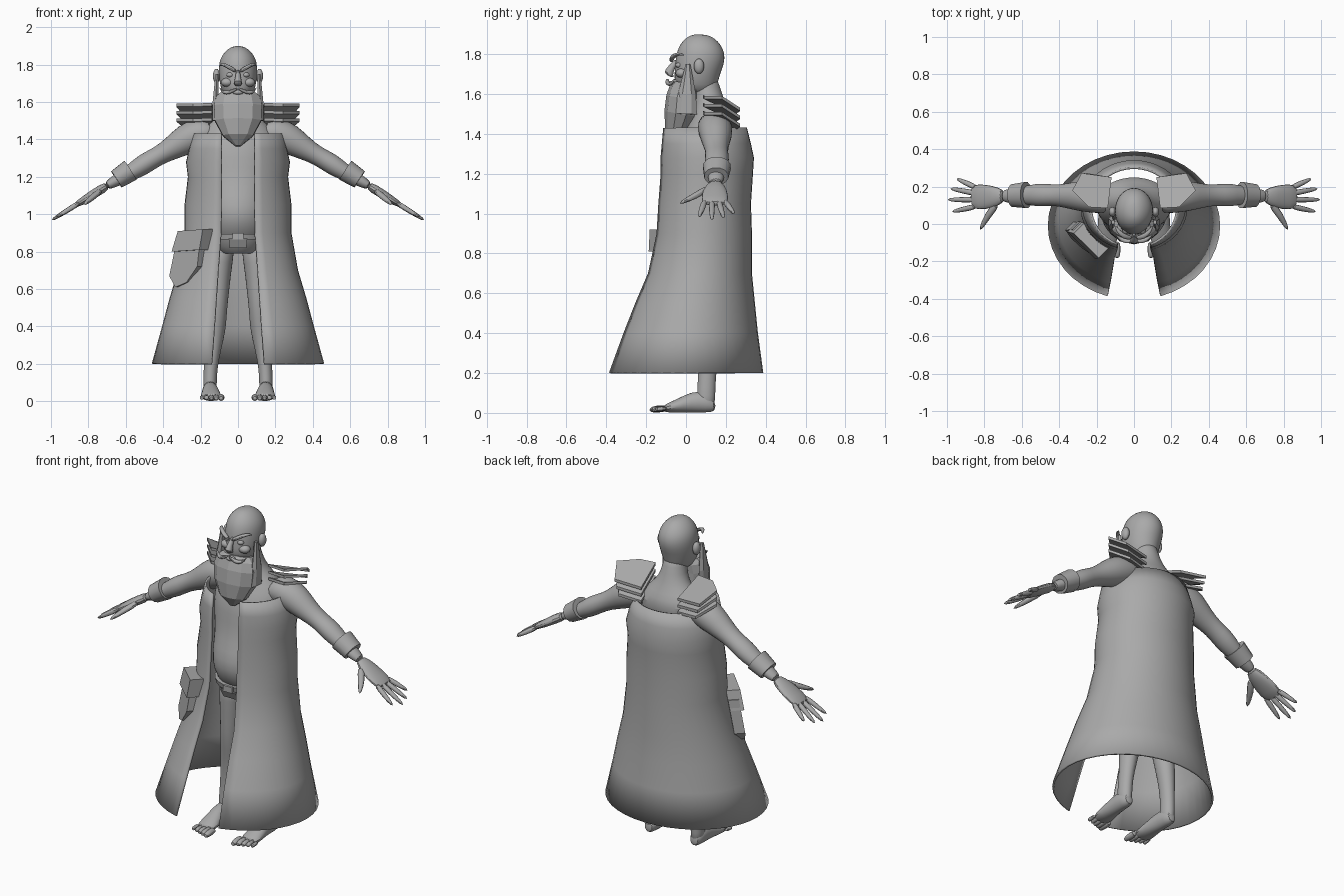
import bpy, bmesh
from math import sin, cos, asin, pi, radians
from mathutils import Vector, Matrix

default = bpy.data.objects.get("Cube")
if default:
    bpy.data.objects.remove(default, do_unlink=True)

grey = bpy.data.materials.new("plain_grey")
grey.use_nodes = True
colour = (0.4, 0.4, 0.4, 1)
grey.diffuse_color = colour
for node in grey.node_tree.nodes:
    if node.type == 'BSDF_PRINCIPLED':
        node.inputs["Base Color"].default_value = colour

smooth_objects = []


def finish(name, bm, smooth=True, subdivide=0):
    """Turn a bmesh into a named grey object."""
    bmesh.ops.recalc_face_normals(bm, faces=bm.faces)
    mesh = bpy.data.meshes.new(name)
    bm.to_mesh(mesh)
    bm.free()
    mesh.materials.append(grey)
    obj = bpy.data.objects.new(name, mesh)
    bpy.context.collection.objects.link(obj)
    if subdivide:
        modifier = obj.modifiers.new("round", 'SUBSURF')
        modifier.levels = modifier.render_levels = subdivide
    if smooth:
        smooth_objects.append(obj)
    return obj


def loft(name, rings, side=1, segments=12, smooth=True, subdivide=1):
    """Closed tube through elliptical rings given as x, y, z, width, depth."""
    first, last = Vector(rings[0][:3]), Vector(rings[-1][:3])
    along = (last - first).normalized()
    hint = Vector((0, 1, 0)) if abs(along.z) > 0.9 else Vector((0, 0, 1))
    depth_axis = (hint - along * hint.dot(along)).normalized()
    width_axis = depth_axis.cross(along)
    bm = bmesh.new()
    loops = []
    for x, y, z, width, depth in rings:
        loop = []
        for i in range(segments):
            a = 2 * pi * (i + 0.5) / segments
            p = Vector((x, y, z)) + width_axis * width * cos(a) + depth_axis * depth * sin(a)
            loop.append(bm.verts.new((p.x * side, p.y, p.z)))
        loops.append(loop)
    for low, high in zip(loops, loops[1:]):
        for i in range(segments):
            j = (i + 1) % segments
            bm.faces.new((low[i], low[j], high[j], high[i]))
    bm.faces.new(loops[0])
    bm.faces.new(loops[-1])
    return finish(name, bm, smooth, subdivide)


def column(name, rings, **options):
    """Loft on the centre plane, rings given as y, z, width, depth."""
    return loft(name, [(0, *ring) for ring in rings], **options)


def prism(name, outline, offset, side=1):
    """Flat-faced slab from an outline pushed along an offset."""
    bm = bmesh.new()
    offset = Vector(offset)
    base, top = [], []
    for point in map(Vector, outline):
        for row, p in ((base, point), (top, point + offset)):
            row.append(bm.verts.new((p.x * side, p.y, p.z)))
    bm.faces.new(base)
    bm.faces.new(top)
    for i in range(len(base)):
        j = (i + 1) % len(base)
        bm.faces.new((base[i], base[j], top[j], top[i]))
    return finish(name, bm, smooth=False)


def ellipsoid(name, centre, size, side=1):
    bm = bmesh.new()
    place = Matrix.Translation((centre[0] * side, centre[1], centre[2]))
    bmesh.ops.create_uvsphere(bm, u_segments=14, v_segments=9, radius=1,
                              matrix=place @ Matrix.Diagonal((*size, 1)))
    return finish(name, bm)


# Torso with belly and neck, then the skull
column("torso", [(.1, .8, .1, .09), (.09, .86, .15, .13), (.06, .95, .17, .17),
                 (.06, 1.05, .18, .17), (.08, 1.15, .18, .15), (.09, 1.25, .2, .14),
                 (.1, 1.36, .21, .14), (.13, 1.44, .2, .13), (.13, 1.5, .14, .095),
                 (.12, 1.56, .08, .075), (.1, 1.64, .065, .07), (.09, 1.7, .06, .06)],
       segments=20)
column("head", [(.06, 1.6, .06, .07), (.05, 1.65, .085, .11), (.055, 1.7, .1, .115),
                (.07, 1.76, .105, .125), (.075, 1.81, .103, .122), (.075, 1.85, .088, .104),
                (.075, 1.885, .055, .07), (.075, 1.9, .02, .03)], segments=18)

# Face
column("nose", [(-.045, 1.775, .012, .014), (-.075, 1.73, .015, .02),
                (-.09, 1.705, .026, .026), (-.075, 1.685, .02, .02)], segments=8)
ellipsoid("lips", (0, -.07, 1.652), (.03, .02, .014))

# Beard, faceted
column("beard", [(-.05, 1.365, .015, .015), (-.045, 1.42, .085, .06), (-.025, 1.5, .13, .085),
                 (-.02, 1.58, .135, .08), (-.01, 1.63, .12, .073), (0, 1.655, .09, .055)],
       segments=10, smooth=False, subdivide=0)

# Open coat: half width, front, back and half opening at each height
bm = bmesh.new()
columns = 36
previous = None
for z, width, front, back, opening in [
        (1.43, .23, -.125, .3, .088), (1.35, .255, -.13, .32, .088), (1.28, .272, -.135, .335, .088),
        (1.2, .262, -.135, .33, .088), (1.05, .28, -.145, .32, .088), (.9, .28, -.155, .325, .09),
        (.7, .315, -.2, .325, .105), (.55, .36, -.265, .34, .115), (.4, .4, -.325, .355, .125),
        (.2, .455, -.4, .382, .14)]:
    start = asin(opening / width)
    row = []
    for i in range(columns + 1):
        t = start + (2 * pi - 2 * start) * i / columns
        row.append(bm.verts.new((width * sin(t), (front + back) / 2 - (back - front) / 2 * cos(t), z)))
    if previous:
        for i in range(columns):
            bm.faces.new((previous[i], previous[i + 1], row[i + 1], row[i]))
    previous = row
coat = finish("coat", bm)
cloth = coat.modifiers.new("thickness", 'SOLIDIFY')
cloth.thickness = 0.012
cloth.offset = 0

# Loincloth, belt and buckle
column("loincloth", [(.09, .8, .11, .1), (.085, .84, .15, .14), (.08, .89, .165, .155)],
       segments=20, subdivide=0)
column("belt", [(.08, .865, .168, .16), (.08, .895, .175, .168)], segments=20, subdivide=0)
prism("loincloth_flap", [(-.045, -.06, .82), (.045, -.06, .82), (.05, -.085, .87),
                         (-.05, -.085, .87)], (0, -.012, 0))
prism("buckle", [(-.03, -.085, .865), (.03, -.085, .865), (.03, -.085, .9),
                 (-.03, -.085, .9)], (0, -.015, 0))


# Hip pouch, leaning with the flare of the coat
def on_hip(u, z):
    return Vector((-.21, -.05, z)) + Vector((.7, -.7, 0)) * u + Vector((-.7, -.7, 0)) * .16 * (.92 - z)


prism("pouch_flap", [on_hip(*p) for p in [(-.11, .8), (.1, .81), (.11, .92), (-.08, .91)]],
      (-.055, -.055, 0))
prism("pouch_bag", [on_hip(*p) for p in [(-.1, .86), (.08, .86), (.08, .72), (.01, .635),
                                         (-.07, .61), (-.125, .67)]], (-.042, -.042, 0))

# Paired parts
for label, side in (("left", 1), ("right", -1)):
    def pair(part):
        return label + "_" + part

    # Facial features
    loft(pair("brow"), [(.008, -.075, 1.762, .014, .01), (.05, -.07, 1.788, .016, .012),
                        (.085, -.04, 1.805, .012, .009), (.1, -.01, 1.795, .005, .005)], side, 8)
    ellipsoid(pair("eye"), (.042, -.035, 1.745), (.02, .018, .014), side)
    ellipsoid(pair("cheek"), (.058, -.022, 1.705), (.034, .03, .024), side)
    ellipsoid(pair("ear"), (.115, .065, 1.74), (.02, .026, .038), side)
    loft(pair("moustache"), [(0, -.092, 1.674, .01, .01), (.045, -.095, 1.652, .014, .013),
                             (.08, -.075, 1.648, .011, .01), (.1, -.055, 1.68, .003, .003)], side, 8)
    loft(pair("sideburn"), [(.118, 0, 1.5, .02, .055), (.12, .005, 1.6, .018, .045),
                            (.112, .01, 1.75, .01, .012)], side, 6, False, 0)

    # Shoulder armour of stacked plates
    for layer in range(3):
        drop = .04 * layer
        prism(pair("shoulder_plate_%d" % (layer + 1)),
              [(.14, .085, 1.58 - drop), (.24, .09, 1.575 - drop), (.33, .18, 1.575 - drop),
               (.28 - drop / 3, .272, 1.515 - drop), (.12, .25, 1.5 - drop)], (0, 0, .016), side)

    # Arm, cuff and hand
    loft(pair("arm"), [(.12, .14, 1.45, .085, .075), (.2, .145, 1.435, .09, .088),
                       (.28, .15, 1.4, .086, .086), (.36, .15, 1.35, .067, .062),
                       (.43, .155, 1.31, .056, .05), (.5, .155, 1.27, .065, .058),
                       (.56, .155, 1.23, .055, .048), (.64, .15, 1.187, .04, .033),
                       (.71, .15, 1.147, .037, .026)], side, 14)
    loft(pair("cuff"), [(.575, .155, 1.235, .072, .062), (.65, .152, 1.187, .062, .053)],
         side, 12, True, 0)
    loft(pair("palm"), [(.69, .15, 1.158, .036, .026), (.76, .145, 1.116, .064, .026),
                        (.83, .145, 1.072, .072, .021), (.875, .145, 1.045, .062, .015)], side)
    for finger, (base, tip, reach) in {"index": (.095, .065, .975), "middle": (.13, .13, 1),
                                       "ring": (.163, .19, .985), "little": (.193, .243, .95)}.items():
        middle = (.84 + reach) / 2
        slope = lambda x: 1.21 - .625 * (x - .61)
        loft(pair(finger + "_finger"), [(.84, base, slope(.84), .018, .017),
                                        (middle, (base + tip) / 2, slope(middle), .016, .015),
                                        (reach, tip, slope(reach), .01, .009)], side, 8)
    loft(pair("thumb"), [(.73, .11, 1.13, .022, .018), (.78, .05, 1.09, .021, .018),
                         (.825, -.035, 1.05, .01, .01)], side, 8)

    # Leg, foot and toes
    loft(pair("leg"), [(.09, .1, .87, .085, .1), (.1, .1, .75, .072, .09), (.105, .09, .6, .06, .07),
                       (.11, .085, .5, .053, .06), (.12, .11, .39, .058, .064),
                       (.135, .11, .28, .046, .052), (.148, .105, .17, .036, .045),
                       (.15, .1, .08, .038, .048), (.15, .1, .02, .034, .044)], side, 14)
    loft(pair("foot"), [(.15, .15, .035, .028, .03), (.15, .1, .055, .042, .055),
                        (.148, .03, .055, .044, .055), (.145, -.05, .033, .055, .033),
                        (.142, -.12, .02, .062, .019)], side)
    for toe in range(5):
        x = .09 + .026 * toe
        size = .02 - .002 * toe
        loft(pair("toe_%d" % (toe + 1)), [(x, -.09, .022, size, size), (x, -.15, .02, size, size),
                                          (x, -.185 + .011 * toe, .014, size * .7, size * .6)], side, 8)

# Smooth shading with kept creases
bpy.ops.object.select_all(action='DESELECT')
for obj in smooth_objects:
    obj.select_set(True)
bpy.context.view_layer.objects.active = smooth_objects[0]
bpy.ops.object.shade_smooth_by_angle(angle=radians(45))
